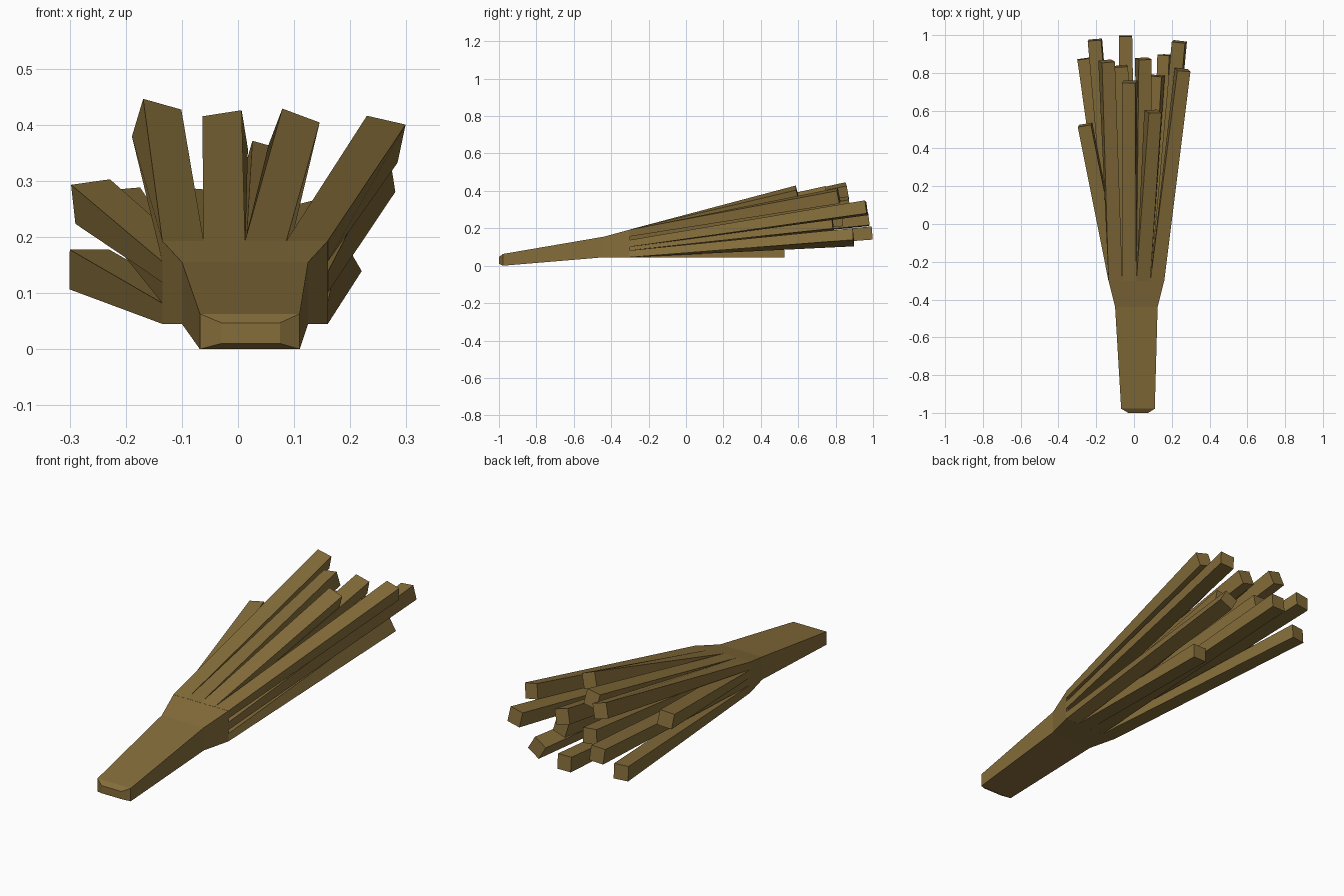
import bpy, bmesh, math
from mathutils import Vector

if "Cube" in bpy.data.objects:
    bpy.data.objects.remove(bpy.data.objects["Cube"])

# Single flat colour
straw = bpy.data.materials.new("straw_brown")
straw.diffuse_color = (0.235, 0.153, 0.042, 1)
straw.use_nodes = True
straw.node_tree.nodes["Principled BSDF"].inputs["Base Color"].default_value = straw.diffuse_color


def loft(name, rings):
    """Skin a list of equal-sized rings and cap both ends."""
    bm = bmesh.new()
    rows = [[bm.verts.new(p) for p in r] for r in rings]
    n = len(rows[0])
    for a, b in zip(rows, rows[1:]):
        for i in range(n):
            j = (i + 1) % n
            bm.faces.new((a[i], a[j], b[j], b[i]))
    bm.faces.new(rows[0][::-1])
    bm.faces.new(rows[-1])
    bmesh.ops.recalc_face_normals(bm, faces=bm.faces)
    me = bpy.data.meshes.new(name)
    bm.to_mesh(me)
    bm.free()
    me.materials.append(straw)
    ob = bpy.data.objects.new(name, me)
    bpy.context.collection.objects.link(ob)
    return ob


# Handle: rectangular sections (y, x0, x1, z0, z1) from bevelled butt to flared block
sections = [(-1.0, -0.03, 0.075, 0.01, 0.047),
            (-0.978, -0.068, 0.11, 0.0, 0.063),
            (-0.44, -0.10, 0.125, 0.045, 0.155),
            (-0.30, -0.135, 0.16, 0.045, 0.193)]
loft("handle", [[(x0, y, z0), (x1, y, z0), (x1, y, z1), (x0, y, z1)]
                for y, x0, x1, z0, z1 in sections])

# Bristles: (column, base height, tip x, tip y, tip z, roll in degrees)
bristles = [
    (0, 0.0635, -0.265, 0.875, 0.142, 0),
    (0, 0.1005, -0.207, 0.975, 0.250, 5),
    (0, 0.1375, -0.259, 0.525, 0.263, 8),
    (0, 0.1745, -0.145, 0.862, 0.403, -16),
    (1, 0.0635, -0.045, 0.995, 0.175, 0),
    (1, 0.1190, -0.070, 0.835, 0.250, -5),
    (1, 0.1745, -0.023, 0.753, 0.386, 9),
    (2, 0.0635, 0.040, 0.525, 0.080, 0),
    (2, 0.1005, 0.120, 0.785, 0.225, 14),
    (2, 0.1375, 0.050, 0.875, 0.328, -16),
    (2, 0.1745, 0.100, 0.596, 0.384, -21),
    (3, 0.0635, 0.172, 0.895, 0.152, 30),
    (3, 0.1190, 0.240, 0.965, 0.310, 8),
    (3, 0.1745, 0.257, 0.816, 0.374, -13),
]
CELL = 0.295 / 4
CORNERS = [(-1, -1), (1, -1), (1, 1), (-1, 1)]
for k, (col, bz, tx, ty, tz, roll) in enumerate(bristles):
    base = Vector((-0.135 + CELL * (col + 0.5), -0.302, bz))
    tip = Vector((tx, ty, tz))
    d = (tip - base).normalized()
    side = d.cross(Vector((0, 0, 1))).normalized()
    up = side.cross(d)
    a = math.radians(roll)
    u = side * math.cos(a) + up * math.sin(a)
    v = up * math.cos(a) - side * math.sin(a)
    foot = [base + Vector((sx * CELL / 2, 0, sz * 0.0185)) for sx, sz in CORNERS]
    end = [tip + (u * sx + v * sz) * 0.0355 for sx, sz in CORNERS]
    loft("bristle_%02d" % (k + 1), [foot, end])
